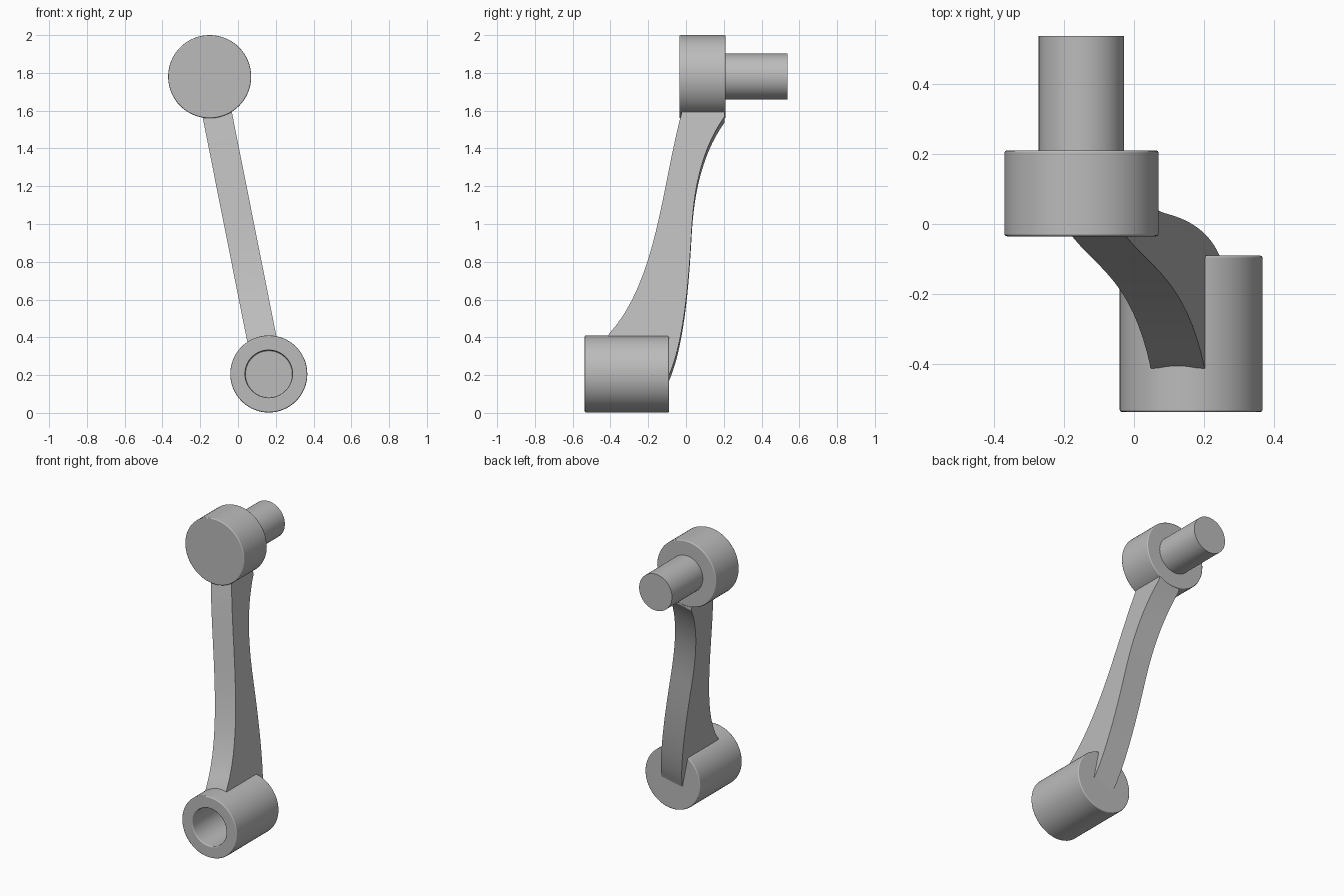
import bpy
import bmesh
import math
from mathutils import Matrix, Vector
from mathutils.geometry import interpolate_bezier

cube = bpy.data.objects.get("Cube")
if cube:
    bpy.data.objects.remove(cube, do_unlink=True)

# Single plain metal colour
GREY = (0.5, 0.5, 0.5, 1.0)
metal = bpy.data.materials.new("grey metal")
metal.use_nodes = True
metal.diffuse_color = GREY
metal.node_tree.nodes["Principled BSDF"].inputs["Base Color"].default_value = GREY

# Pivot centres in the x-z plane
LOWER = Vector((0.163, 0, 0.206))
UPPER = Vector((-0.15, 0, 1.78))


def finish(name, bm, rim=0.0):
    bmesh.ops.recalc_face_normals(bm, faces=bm.faces)
    mesh = bpy.data.meshes.new(name)
    bm.to_mesh(mesh)
    bm.free()
    mesh.materials.append(metal)
    obj = bpy.data.objects.new(name, mesh)
    bpy.context.collection.objects.link(obj)
    bpy.ops.object.select_all(action="DESELECT")
    obj.select_set(True)
    bpy.context.view_layer.objects.active = obj
    bpy.ops.object.shade_smooth_by_angle(angle=math.radians(30))
    if rim:
        bevel = obj.modifiers.new("rounded rims", "BEVEL")
        bevel.width = rim
        bevel.segments = 2
        bevel.limit_method = "ANGLE"
        bevel.harden_normals = True
    return obj


def lathe(name, centre, profile, rim=0.0, sides=64):
    """Turn a (radius, y) profile around the y axis through centre."""
    bm = bmesh.new()
    verts = [bm.verts.new(centre + Vector((r, y, 0))) for r, y in profile]
    edges = [bm.edges.new(pair) for pair in zip(verts, verts[1:])]
    bmesh.ops.spin(bm, geom=verts + edges, cent=centre, axis=(0, 1, 0),
                   angle=math.tau, steps=sides, use_merge=True)
    bmesh.ops.remove_doubles(bm, verts=bm.verts, dist=0.0001)
    return finish(name, bm, rim)


def bezier(*points):
    p, h1, h2, q = (Vector((0, y, z)) for y, z in points)
    return interpolate_bezier(p, h1, h2, q, 17)


# Upper boss with its pin, and lower boss with a blind bore
lathe("upper_boss", UPPER, [(0, -0.035), (0.22, -0.035), (0.22, 0.21), (0, 0.21)], 0.007)
lathe("upper_pin", UPPER, [(0, 0.2), (0.122, 0.2), (0.122, 0.537), (0, 0.537)])
lathe("lower_boss", LOWER, [(0, -0.2), (0.125, -0.2), (0.125, -0.537), (0.204, -0.537),
                            (0.204, -0.09), (0, -0.09)], 0.007)

# Curved arm: side outline, with its ends buried inside the bosses
front = bezier((-0.02, 1.6), (-0.13, 1.2), (-0.15, 0.7), (-0.41, 0.415))
back_low = bezier((-0.09, 0.2), (0.0, 0.4), (0.02, 0.8), (0.03, 0.97))
back_high = bezier((0.03, 0.97), (0.04, 1.15), (0.07, 1.38), (0.205, 1.57))
ends = [Vector((0, y, z)) for y, z in
        ((-0.42, 0.385), (-0.15, 0.385), (-0.15, 0.17), (-0.1, 0.17))]
cap = [Vector((0, y, z)) for y, z in ((0.205, 1.64), (-0.01, 1.64))]
outline = front + ends + back_low + back_high[1:] + cap

# Lean the arm along the line between the two pivots
lean = math.atan2(UPPER.x - LOWER.x, UPPER.z - LOWER.z)
half = 0.0785
place = Matrix.Translation(LOWER) @ Matrix.Rotation(lean, 4, "Y")
bm = bmesh.new()
rise = LOWER.z - half * math.sin(lean)
verts = [bm.verts.new((-half, p.y, (p.z - rise) / math.cos(lean))) for p in outline]
face = bm.faces.new(verts)
grown = bmesh.ops.extrude_face_region(bm, geom=[face])["geom"]
bmesh.ops.translate(bm, vec=(2 * half, 0, 0),
                    verts=[v for v in grown if isinstance(v, bmesh.types.BMVert)])
bmesh.ops.transform(bm, matrix=place, verts=bm.verts)
finish("arm", bm)
